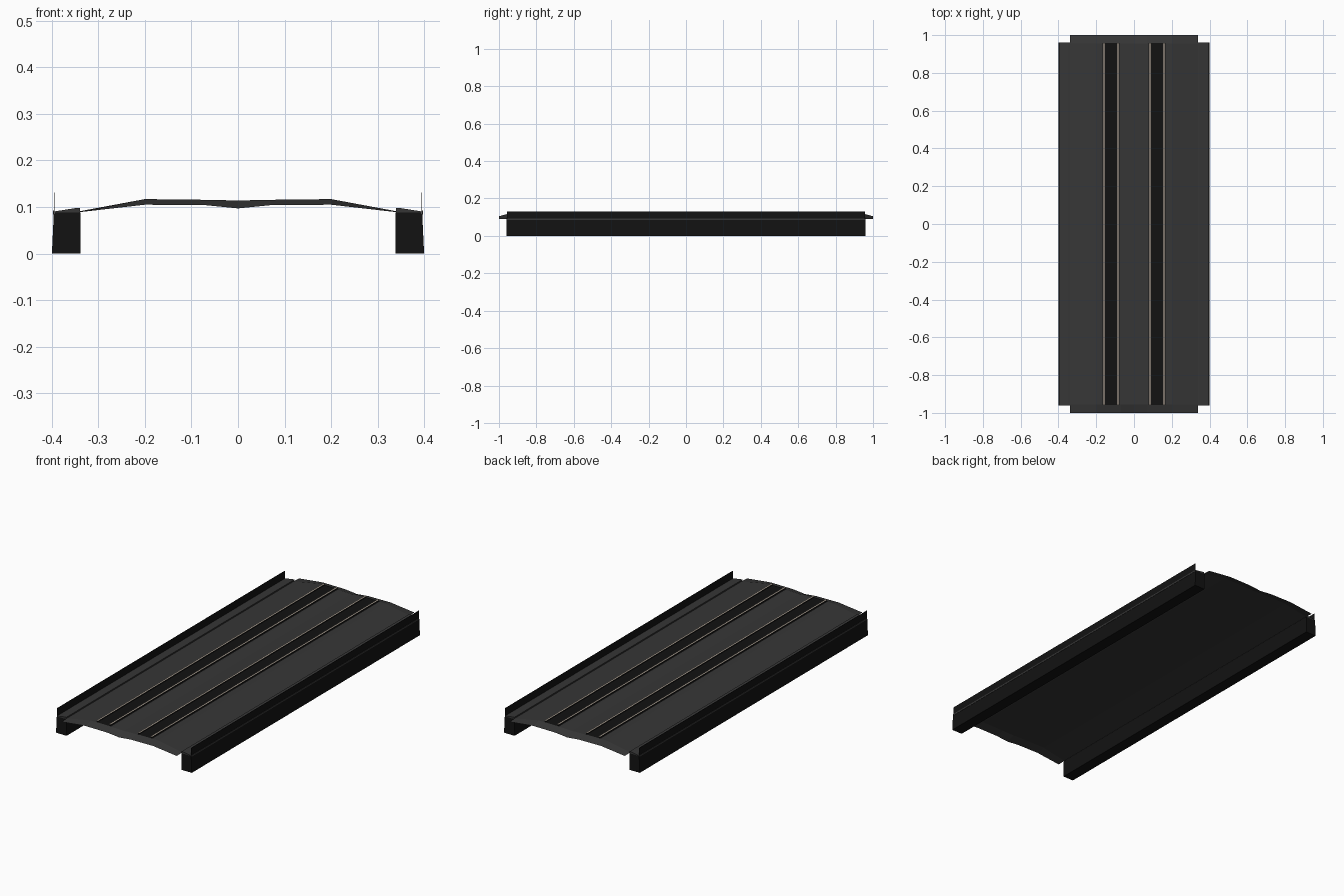
import bpy, bmesh

if "Cube" in bpy.data.objects:
    bpy.data.objects.remove(bpy.data.objects["Cube"])

def mat(name, rgb):
    m = bpy.data.materials.new(name)
    m.diffuse_color = (*rgb, 1)
    m.use_nodes = True
    m.node_tree.nodes["Principled BSDF"].inputs["Base Color"].default_value = m.diffuse_color
    return m

DECK = mat("dark_grey", (0.037, 0.037, 0.037))
BLACK = mat("black", (0.006, 0.006, 0.006))
STEEL = mat("pale_steel", (0.50, 0.43, 0.36))

def finish(name, bm, m):
    me = bpy.data.meshes.new(name)
    bm.to_mesh(me)
    bm.free()
    me.materials.append(m)
    ob = bpy.data.objects.new(name, me)
    bpy.context.collection.objects.link(ob)
    return ob

def extrude(name, prof, half, m, closed=False, caps=False):
    """Sweep an (x, z) profile from y=-half to y=half."""
    bm = bmesh.new()
    a = [bm.verts.new((x, -half, z)) for x, z in prof]
    b = [bm.verts.new((x, half, z)) for x, z in prof]
    n = len(prof)
    for i in range(n if closed else n - 1):
        j = (i + 1) % n
        bm.faces.new((a[i], a[j], b[j], b[i]))
    if caps:
        bm.faces.new(a)
        bm.faces.new(b)
        bmesh.ops.recalc_face_normals(bm, faces=bm.faces)
    return finish(name, bm, m)

# Cambered deck sheet, with drooping ends and a central gutter at each end
xs = [-.34, -.2, -.07, 0, .07, .2, .34]
mid = [.091, .117, .1155, .114, .1155, .117, .091]
end = [.089, .105, .104, .097, .104, .105, .089]
bm = bmesh.new()
rows = [[bm.verts.new((x, y, z)) for x, z in zip(xs, zs)]
        for y, zs in ((-1, end), (-.955, mid), (.955, mid), (1, end))]
for r, s in zip(rows, rows[1:]):
    for i in range(len(xs) - 1):
        bm.faces.new((r[i], r[i + 1], s[i + 1], s[i]))
finish("deck", bm, DECK)

for side, s in (("left", -1), ("right", 1)):
    # Side girder, slightly battered outside
    g = [(s * .338, 0), (s * .40, 0), (s * .396, .084), (s * .394, .088), (s * .338, .088)]
    extrude(side + "_girder", g, .96, BLACK, closed=True, caps=True)
    # Walkway ledge with small inner kerb
    w = [(s * .34, .088), (s * .34, .098), (s * .347, .098), (s * .395, .0905), (s * .395, .088)]
    extrude(side + "_walkway", w, .96, DECK, closed=True, caps=True)
    # Pale grey band under the parapet
    f = [(s * .3975, .084), (s * .3975, .092), (s * .3955, .092), (s * .3955, .084)]
    extrude(side + "_band", f, .957, DECK, closed=True, caps=True)
    # Thin parapet
    p = [(s * .3945, .088), (s * .396, .088), (s * .396, .131), (s * .3945, .131)]
    extrude(side + "_parapet", p, .957, BLACK, closed=True, caps=True)
    # Track bed
    c = s * .122
    extrude(side + "_track_bed", [(c - .045, .1185), (c + .045, .1185)], .957, BLACK)
    # Two rails: dark web with pale running surface
    for k, o in (("outer", -.037), ("inner", .037)):
        x = c + o
        extrude(f"{side}_{k}_rail_web", [(x, .118), (x, .1265)], .957, BLACK)
        extrude(f"{side}_{k}_rail_top", [(x - .005, .127), (x + .005, .127)], .957, STEEL)
